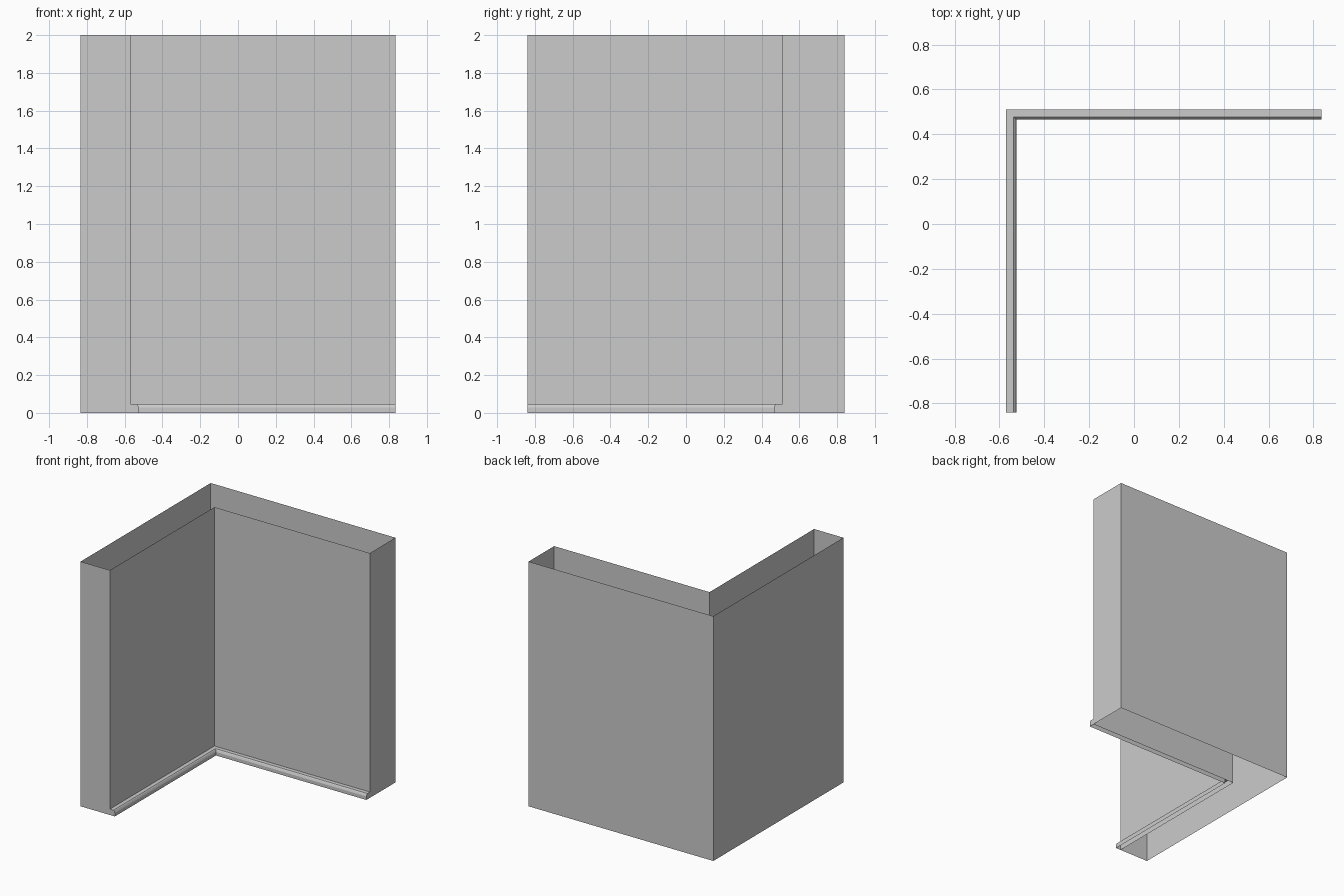
import bpy, bmesh

if "Cube" in bpy.data.objects:
    bpy.data.objects.remove(bpy.data.objects["Cube"])

X, Y, H = 0.835, 0.84, 2.0      # outer half sizes and height
IX, IY = -0.57, 0.51            # inner wall faces


def finish(name, bm):
    bmesh.ops.recalc_face_normals(bm, faces=bm.faces)
    me = bpy.data.meshes.new(name)
    bm.to_mesh(me)
    bm.free()
    ob = bpy.data.objects.new(name, me)
    bpy.context.collection.objects.link(ob)
    return ob


# L-shaped corner wall shell, open at top and bottom
outline = [(-X, -Y), (IX, -Y), (IX, IY), (X, IY), (X, Y), (-X, Y)]
bm = bmesh.new()
low = [bm.verts.new((x, y, 0)) for x, y in outline]
high = [bm.verts.new((x, y, H)) for x, y in outline]
for i in range(6):
    j = (i + 1) % 6
    bm.faces.new((low[i], low[j], high[j], high[i]))
# make the outer sides face outwards on the open shell
wall = bm.faces
wall_ob = finish("corner_wall", bm)

# Skirting board: profile (offset from wall, height) mitred round the corner
profile = [(0, 0), (0, 0.048), (0.033, 0.048), (0.039, 0.042),
           (0.042, 0.035), (0.045, 0.028), (0.045, 0)]
bm = bmesh.new()
rings = []
for station in (lambda o: (IX + o, -Y), lambda o: (IX + o, IY - o),
                lambda o: (X, IY - o)):
    rings.append([bm.verts.new((*station(o), z)) for o, z in profile])
for a, b in zip(rings, rings[1:]):
    for i in range(1, len(profile) - 1):
        bm.faces.new((a[i], a[i + 1], b[i + 1], b[i]))
# closed ends
bm.faces.new(rings[0])
bm.faces.new(rings[-1])
finish("skirting_board", bm)
